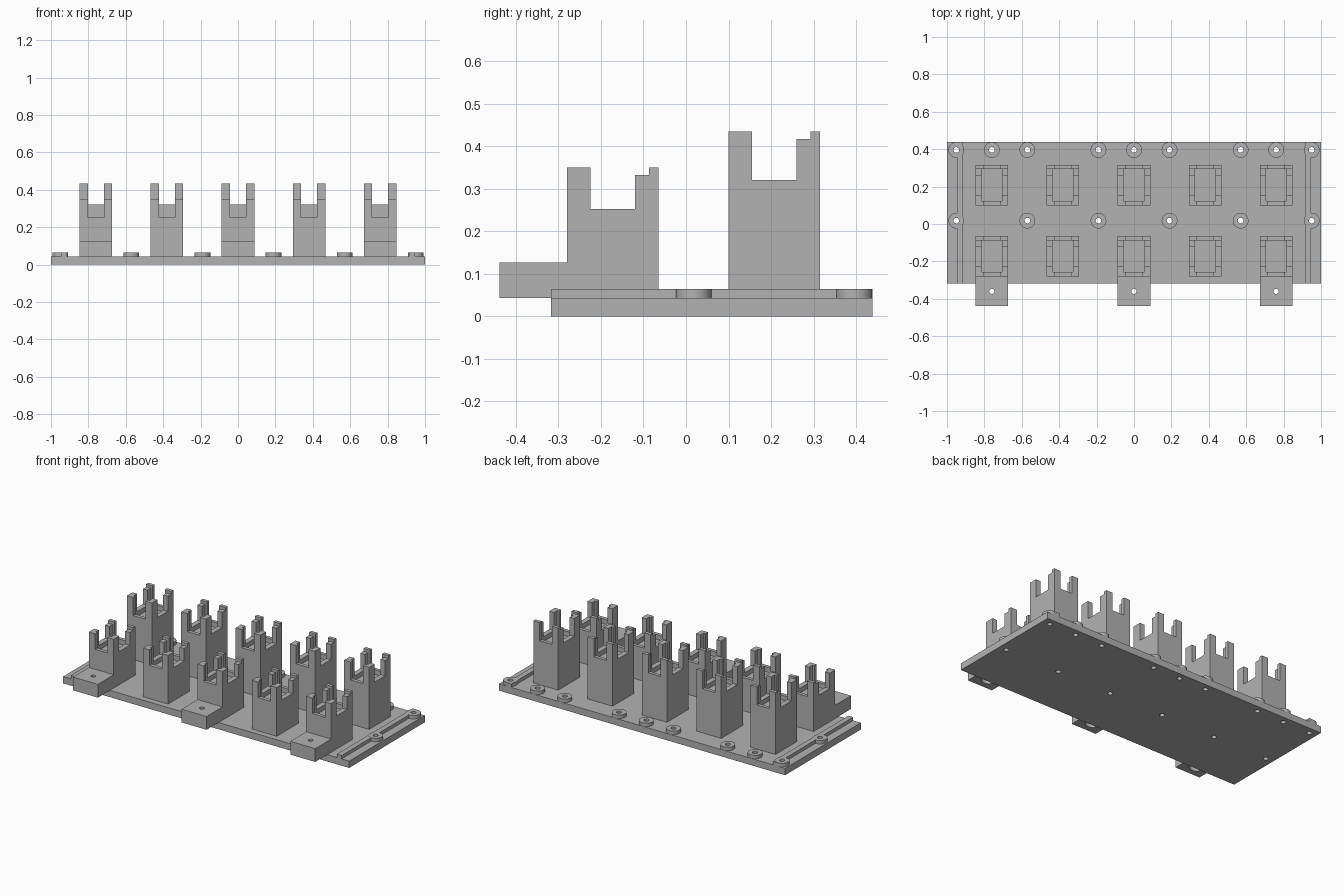
import bpy, bmesh
from mathutils import Matrix, Vector

if "Cube" in bpy.data.objects:
    bpy.data.objects.remove(bpy.data.objects["Cube"])

grey = bpy.data.materials.new("light grey plastic")
grey.diffuse_color = (0.45, 0.45, 0.45, 1)
grey.use_nodes = True
grey.node_tree.nodes["Principled BSDF"].inputs["Base Color"].default_value = grey.diffuse_color

PLATE_TOP, BOSS_TOP = 0.043, 0.065
Y_FRONT, Y_BACK = -0.318, 0.4385
COLUMNS = [-0.76, -0.38, 0, 0.38, 0.76]
TABS = [-0.76, 0, 0.76]
HOLES = [(x, 0.396) for x in (-0.95, -0.76, -0.57, -0.19, 0, 0.19, 0.57, 0.76, 0.95)]
HOLES += [(x, 0.018) for x in (-0.95, -0.57, -0.19, 0.19, 0.57, 0.95)]


def add_box(bm, lo, hi):
    lo, hi = Vector(lo), Vector(hi)
    m = Matrix.Translation((lo + hi) / 2) @ Matrix.Diagonal((*(hi - lo), 1))
    bmesh.ops.create_cube(bm, size=1, matrix=m)


def add_cyl(bm, x, y, z0, z1, r):
    bmesh.ops.create_cone(bm, cap_ends=True, segments=32, radius1=r, radius2=r,
                          depth=z1 - z0, matrix=Matrix.Translation((x, y, (z0 + z1) / 2)))


def make(name, bm):
    mesh = bpy.data.meshes.new(name)
    bm.to_mesh(mesh)
    bm.free()
    mesh.materials.append(grey)
    ob = bpy.data.objects.new(name, mesh)
    bpy.context.collection.objects.link(ob)
    return ob


def cut(ob, cutters):
    bpy.ops.object.select_all(action='DESELECT')
    bpy.context.view_layer.objects.active = ob
    ob.select_set(True)
    for c in cutters:
        mod = ob.modifiers.new("holes", 'BOOLEAN')
        mod.operation, mod.object, mod.solver = 'DIFFERENCE', c, 'EXACT'
        bpy.ops.object.modifier_apply(modifier=mod.name)
    bpy.ops.object.shade_smooth_by_angle()


# Cutters: screw holes, tab holes and the sockets below the tabs
bm = bmesh.new()
for x, y in HOLES:
    add_cyl(bm, x, y, -0.1, 0.2, 0.015)
screw_cutter = make("screw_hole_cutter", bm)
bm = bmesh.new()
for x in TABS:
    add_cyl(bm, x, -0.36, -0.1, 0.3, 0.014)
tab_cutter = make("tab_hole_cutter", bm)
bm = bmesh.new()
for x in TABS:
    add_cyl(bm, x, -0.36, -0.1, BOSS_TOP + 0.002, 0.043)
socket_cutter = make("tab_socket_cutter", bm)

# Base plate
bm = bmesh.new()
add_box(bm, (-1, Y_FRONT, 0), (1, Y_BACK, PLATE_TOP))
cut(make("base_plate", bm), [screw_cutter])

# Round screw bosses
bm = bmesh.new()
for x, y in HOLES:
    add_cyl(bm, x, y, PLATE_TOP, BOSS_TOP, 0.042)
cut(make("screw_bosses", bm), [screw_cutter])

# Side rails
for side, a, b in (("left", -0.947, -0.914), ("right", 0.914, 0.947)):
    bm = bmesh.new()
    add_box(bm, (a, Y_FRONT, PLATE_TOP), (b, Y_BACK, BOSS_TOP - 0.0005))
    cut(make(side + "_rail", bm), [screw_cutter])

# Front tabs
bm = bmesh.new()
for x in TABS:
    add_box(bm, (x - 0.087, -0.4385, PLATE_TOP), (x + 0.087, -0.28, 0.127))
cut(make("front_tabs", bm), [tab_cutter, socket_cutter])

for c in (screw_cutter, tab_cutter, socket_cutter):
    bpy.data.objects.remove(c)


def pedestal_mesh(floor, top):
    """Square post with a shallow pocket and four L-shaped corner prongs."""
    xs = [-0.087, -0.055, -0.043, 0.043, 0.055, 0.087]
    ys = [0, 0.023, 0.055, 0.16, 0.193, 0.215]

    def height(i, j):
        if not (0 <= i < 5 and 0 <= j < 5):
            return PLATE_TOP
        if 0 < i < 4 and 0 < j < 4:
            return floor - 0.03      # pocket
        if i == 2 or j == 2:
            return floor             # slots in the walls
        return top - 0.018 if j == 3 else top

    bm = bmesh.new()

    def quad(pts, flip=False):
        bm.faces.new([bm.verts.new(p) for p in (pts[::-1] if flip else pts)])

    for i in range(6):
        for j in range(6):
            h, left, front = height(i, j), height(i - 1, j), height(i, j - 1)
            x, y = xs[i], ys[j]
            if i < 5 and j < 5:
                X, Y = xs[i + 1], ys[j + 1]
                quad([(x, y, h), (X, y, h), (X, Y, h), (x, Y, h)])
            if j < 5 and h != left:
                Y, lo, hi = ys[j + 1], min(h, left), max(h, left)
                quad([(x, y, lo), (x, Y, lo), (x, Y, hi), (x, y, hi)], h > left)
            if i < 5 and h != front:
                X, lo, hi = xs[i + 1], min(h, front), max(h, front)
                quad([(x, y, lo), (X, y, lo), (X, y, hi), (x, y, hi)], h < front)
    bmesh.ops.remove_doubles(bm, verts=bm.verts, dist=1e-5)
    bmesh.ops.dissolve_limit(bm, angle_limit=0.01, verts=bm.verts, edges=bm.edges)
    return bm


# Two rows of pronged pedestals, the back row taller
for row, y, floor, top in (("front", -0.28, 0.253, 0.351), ("back", 0.10, 0.321, 0.435)):
    for n, x in enumerate(COLUMNS):
        ob = make(f"{row}_pedestal_{n + 1}", pedestal_mesh(floor, top))
        ob.location = (x, y, 0)
